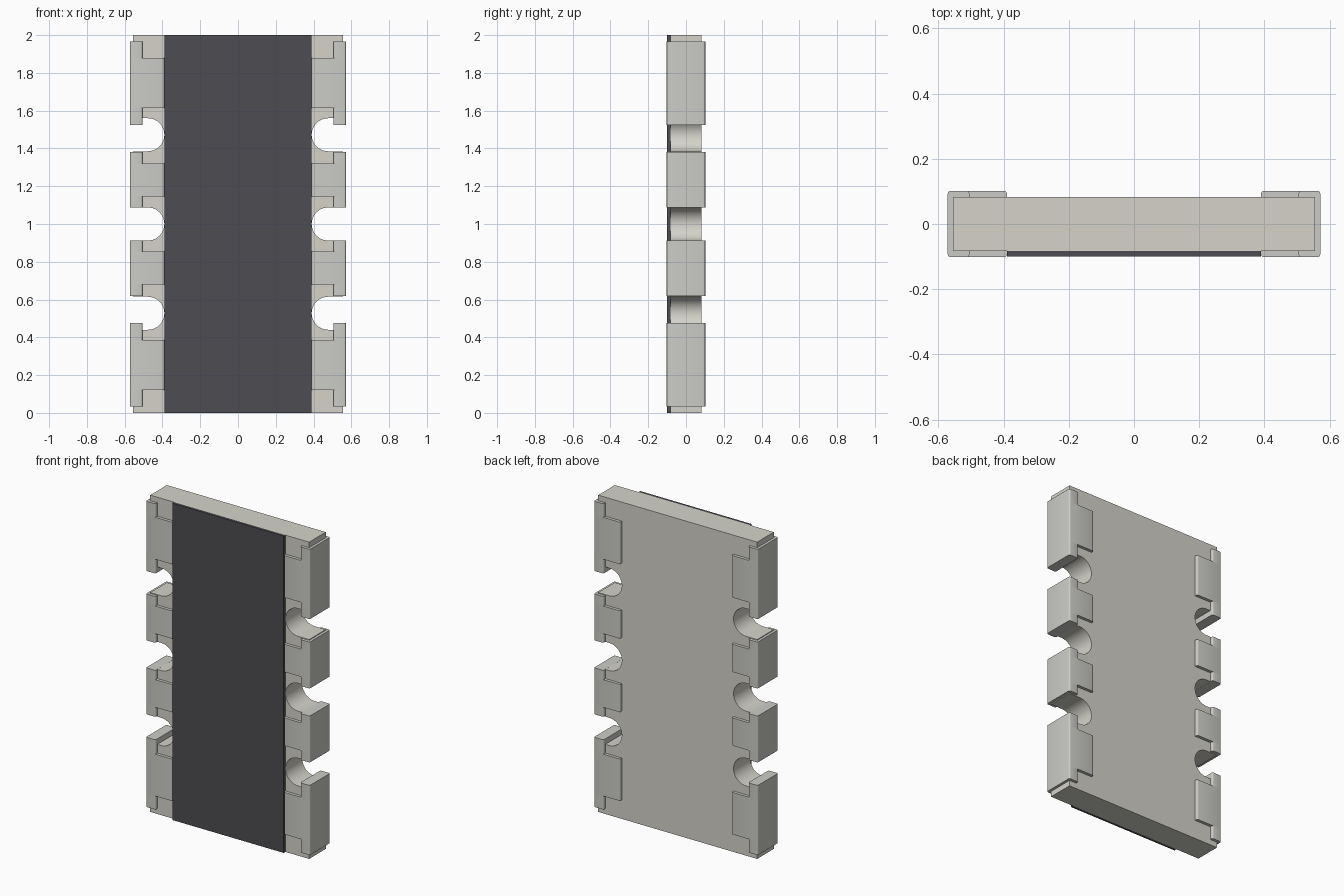
import bpy, bmesh
from math import sin, cos, pi
from mathutils import Vector

if "Cube" in bpy.data.objects:
    bpy.data.objects.remove(bpy.data.objects["Cube"])

HX, HY, H = 0.555, 0.083, 2.0       # ceramic half width, half depth, height
TX, TY = 0.572, 0.102               # terminal outer half width and half depth
PAD_X, CAP_X = 0.39, 0.505          # inner edges of pad and end cap


def material(name, color):
    m = bpy.data.materials.new(name)
    m.diffuse_color = (*color, 1)
    m.use_nodes = True
    m.node_tree.nodes["Principled BSDF"].inputs["Base Color"].default_value = m.diffuse_color
    return m


ceramic = material("ceramic", (0.66, 0.65, 0.59))
metal = material("metal", (0.60, 0.60, 0.57))
dark = material("dark_coating", (0.075, 0.075, 0.085))


def add_prism(bm, points, offset):
    face = bm.faces.new([bm.verts.new(p) for p in points])
    out = bmesh.ops.extrude_face_region(bm, geom=[face], use_keep_orig=True)
    verts = [v for v in out["geom"] if isinstance(v, bmesh.types.BMVert)]
    bmesh.ops.translate(bm, verts=verts, vec=Vector(offset))


def finish(bm, name, mat):
    bmesh.ops.recalc_face_normals(bm, faces=bm.faces)
    mesh = bpy.data.meshes.new(name)
    bm.to_mesh(mesh)
    bm.free()
    obj = bpy.data.objects.new(name, mesh)
    bpy.context.collection.objects.link(obj)
    mesh.materials.append(mat)
    bpy.ops.object.select_all(action='DESELECT')
    obj.select_set(True)
    bpy.context.view_layer.objects.active = obj
    bpy.ops.object.shade_smooth_by_angle()
    return obj


def rounded_rect(x0, x1, hy, r, n=4):
    pts = []
    corners = [(x1 - r, hy - r), (x0 + r, hy - r), (x0 + r, r - hy), (x1 - r, r - hy)]
    for q, (cx, cy) in enumerate(corners):
        for i in range(n + 1):
            a = (q + i / n) * pi / 2
            pts.append((cx + r * cos(a), cy + r * sin(a)))
    return pts


# Ceramic body: outline with three round-ended notches on each side
R, NX, STEPS = 0.0875, 0.4775, 20
right = [(HX, 0)]
for zc in (0.5275, 1.0, 1.4725):
    right.append((HX, zc - R))
    for i in range(STEPS + 1):
        a = -pi / 2 - pi * i / STEPS
        right.append((NX + R * cos(a), zc + R * sin(a)))
    right.append((HX, zc + R))
right.append((HX, H))
outline = right + [(-x, z) for x, z in reversed(right)]
bm = bmesh.new()
add_prism(bm, [(x, -HY, z) for x, z in outline], (0, 2 * HY, 0))
finish(bm, "ceramic_body", ceramic)

# Dark coating on the front
bm = bmesh.new()
add_prism(bm, [(-0.389, -0.1, 0), (0.389, -0.1, 0), (0.389, -HY, 0), (-0.389, -HY, 0)], (0, 0, H))
finish(bm, "front_coating", dark)

# Terminals: (cap bottom, pad bottom, pad top, cap top)
levels = [(0.035, 0.12, 0.385, 0.475), (0.62, 0.68, 0.855, 0.913)]
levels += [tuple(H - z for z in reversed(l)) for l in reversed(levels)]
for side, s in (("right", 1), ("left", -1)):
    for k, (a, b, c, d) in enumerate(levels, 1):
        bm = bmesh.new()
        for x0, z0, z1 in ((CAP_X, a, b), (PAD_X, b, c), (CAP_X, c, d)):
            pts = [(s * x, y, z0) for x, y in rounded_rect(x0, TX, TY, 0.01)]
            add_prism(bm, pts, (0, 0, z1 - z0))
        finish(bm, f"terminal_{side}_{k}", metal)
